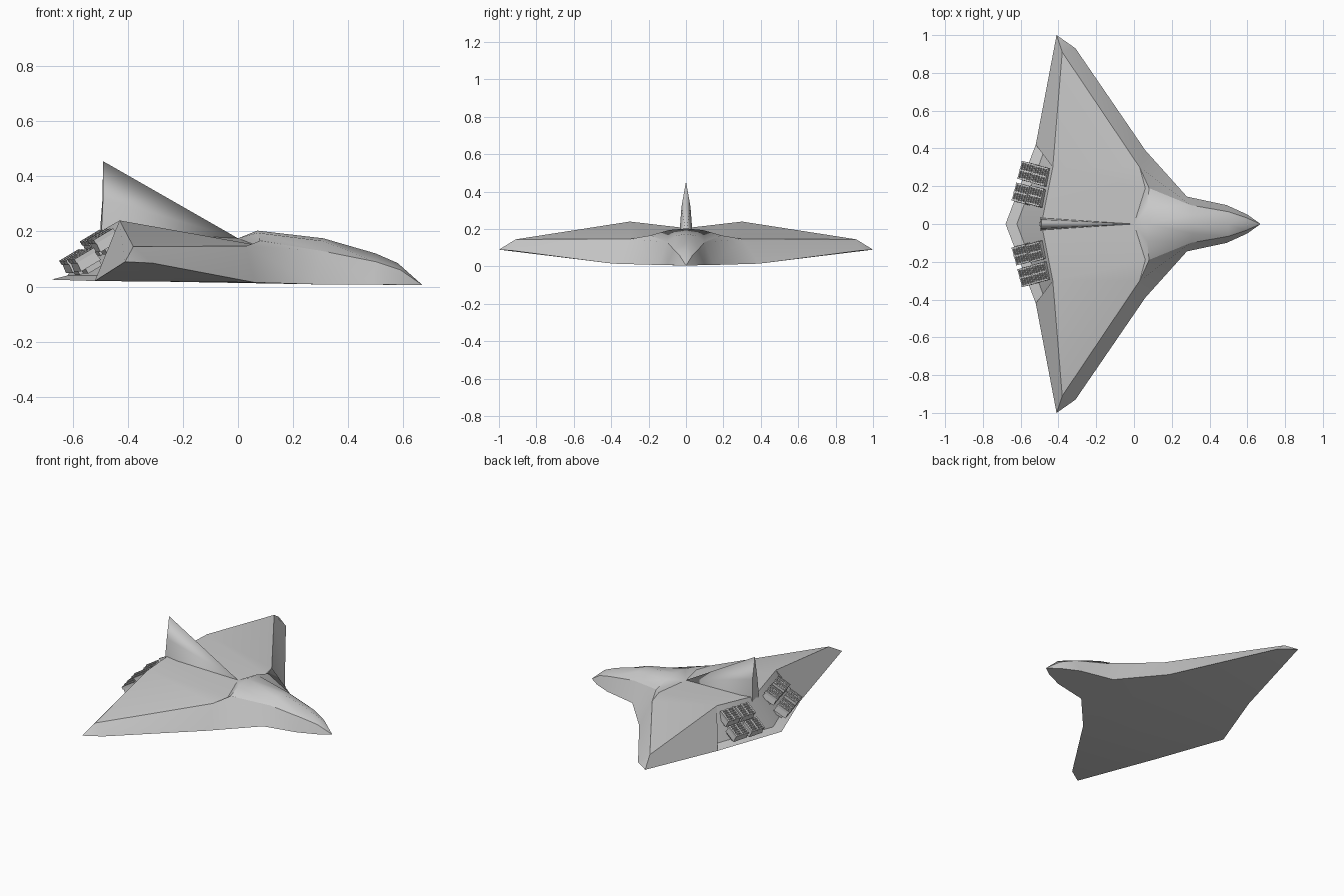
import bpy, bmesh, math
from mathutils import Matrix, Vector

if "Cube" in bpy.data.objects:
    bpy.data.objects.remove(bpy.data.objects["Cube"])


def finish(name, bm, angle, mirror=True):
    bmesh.ops.recalc_face_normals(bm, faces=bm.faces)
    me = bpy.data.meshes.new(name)
    bm.to_mesh(me)
    bm.free()
    ob = bpy.data.objects.new(name, me)
    bpy.context.collection.objects.link(ob)
    if mirror:
        m = ob.modifiers.new("mirror", 'MIRROR')
        m.use_axis = (False, True, False)
        m.merge_threshold = 0.0005
    bpy.ops.object.select_all(action='DESELECT')
    ob.select_set(True)
    bpy.context.view_layer.objects.active = ob
    bpy.ops.object.shade_smooth_by_angle(angle=math.radians(angle))
    return ob


def from_points(points, faces):
    bm = bmesh.new()
    v = {k: bm.verts.new(p) for k, p in points.items()}
    for f in faces.split(','):
        bm.faces.new([v[k] for k in f.split()])
    return bm


# Hull half: B = lower outline, T = wing top, P/U/S = nose centre, crown, shoulder
hull = {
    'N': (.67, 0, .005), 'B1': (.60, .05, .006), 'B2': (.49, .10, .008),
    'B3': (.28, .145, .008), 'B4': (.06, .39, .015), 'B5': (-.31, .93, .085),
    'B6': (-.41, 1, .09), 'B7': (-.52, .42, .02), 'B8': (-.68, 0, .025),
    'M': (.06, 0, .012),
    'T1': (-.43, .30, .24), 'T2': (-.38, .91, .145), 'T3': (-.49, 0, .205),
    'T4': (0, 0, .175), 'W': (.06, .19, .152), 'C': (.03, .30, .147),
    'P1': (.07, 0, .203), 'P2': (.31, 0, .175), 'P3': (.50, 0, .12),
    'P4': (.58, 0, .085), 'U1': (.07, .09, .195), 'U2': (.31, .05, .165),
    'S0': (.08, .19, .166), 'S1': (.30, .10, .13), 'S2': (.50, .065, .09),
    'S3': (.59, .035, .06), 'R0': (-.62, 0, .04), 'R1': (-.48, .375, .04),
}
faces = (
    # underside
    "N B1 B2 B3 M,B3 B4 M,B4 B5 B6 B7,B4 B7 B8 M,"
    # wing top, leading edge and tip
    "T3 T4 W T1,T1 W C T2,T2 C B4 B5,T2 B5 B6,"
    # nose sides
    "W S0 C,C S0 S1 B3,C B3 B4,S1 B3 B2 S2,S2 B2 B1 S3,S3 B1 N,"
    # nose top
    "T4 P1 U1,T4 U1 S0 W,U1 S0 S1 U2,P1 U1 U2 P2,P2 U2 S2 P3,U2 S1 S2,"
    "P3 S2 S3 P4,P4 S3 N,"
    # tail panels
    "T1 T2 B6 B7,T3 T1 R1 R0,R0 R1 B7 B8,T1 B7 R1")
finish("hull", from_points(hull, faces), 30)

# Tail fin half, thickest at its rear edge
fin = {
    'f0': (0, 0, .15), 'r0': (-.495, .034, .18), 'c0': (-.495, 0, .18),
    'f1': (0, 0, .175), 'r1': (-.495, .032, .215), 'c1': (-.50, 0, .215),
    'f2': (-.236, 0, .31), 'r2': (-.49, .024, .32), 'c2': (-.492, 0, .32),
    'a': (-.49, 0, .455),
}
finish("tail_fin", from_points(
    fin, "f0 r0 r1 f1,f1 r1 r2 f2,f2 r2 a,r0 c0 c1 r1,r1 c1 c2 r2,r2 c2 a"), 30)


# Thruster block: tapered casing with ribs and side rails on its outer face
def box(bm, centre, size, taper=1.0):
    vs = bmesh.ops.create_cube(bm, size=1)['verts']
    for v in vs:
        k = taper if v.co.z > 0 else 1
        v.co = Vector((v.co.x * size[0] * k, v.co.y * size[1] * k,
                       v.co.z * size[2])) + Vector(centre)


def thruster(name, centre):
    bm = bmesh.new()
    box(bm, (0, 0, -.008), (.085, .1, .04), .9)
    for y in (-.044, 0, .044):
        box(bm, (0, y, .015), (.085, .01, .016))
    for i in range(6):
        box(bm, (-.038 + i * .0152, 0, .013), (.007, .09, .016))
    box(bm, (.01, 0, -.03), (.06, .07, .04))
    bm.transform(Matrix.Translation(centre)
                 @ Matrix.Rotation(math.radians(-15), 4, 'Z')
                 @ Matrix.Rotation(math.radians(-30), 4, 'Y'))
    finish(name, bm, 20)


for name, c in {"inner_upper": (-.515, .145, .165), "inner_lower": (-.59, .16, .095),
                "outer_upper": (-.49, .255, .17), "outer_lower": (-.56, .275, .10)}.items():
    thruster("thruster_" + name, c)
